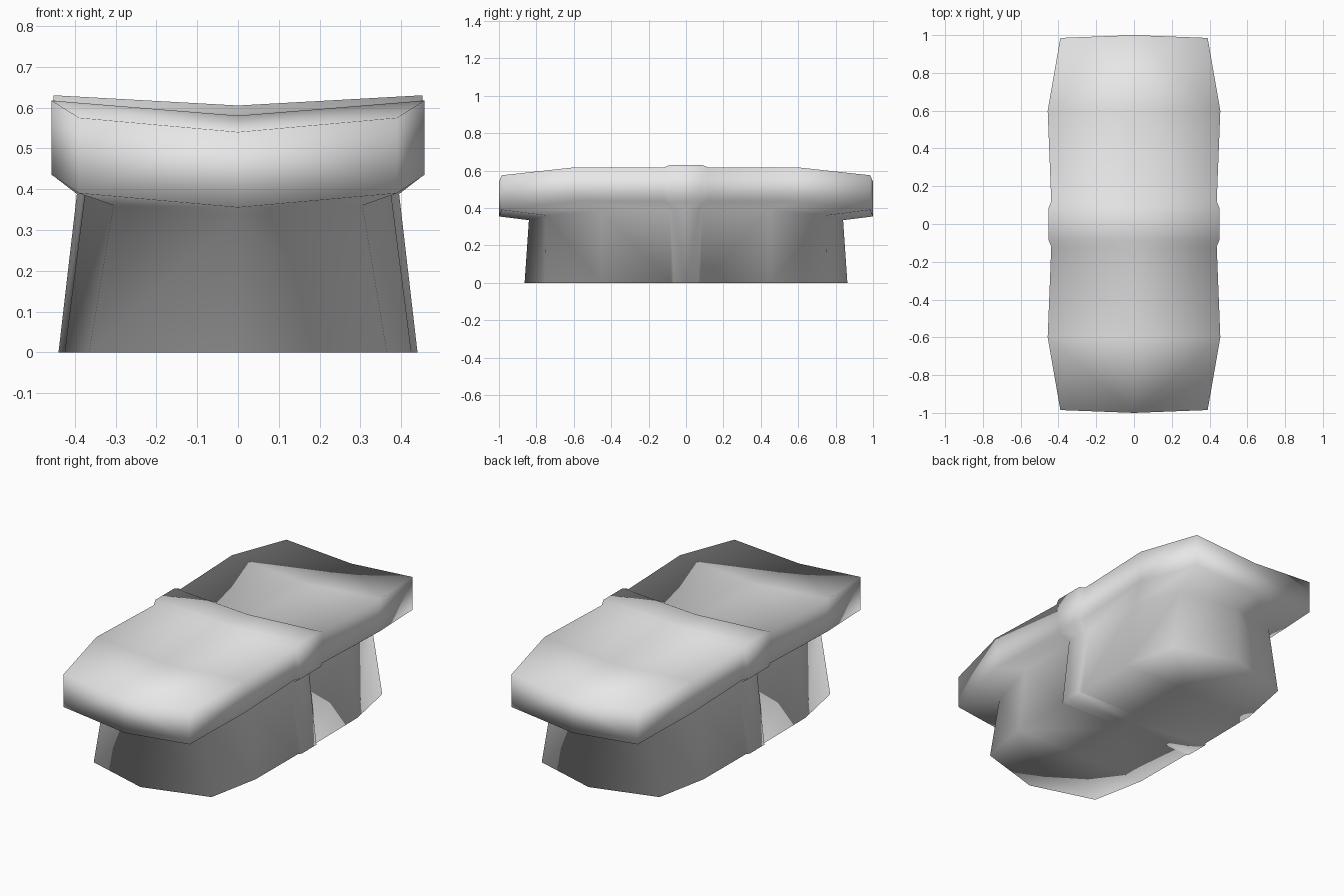
import bpy
import bmesh

cube = bpy.data.objects.get("Cube")
if cube:
    bpy.data.objects.remove(cube, do_unlink=True)

grey = bpy.data.materials.new("plain_grey")
grey.use_nodes = True
colour = (0.8, 0.8, 0.8, 1.0)
grey.diffuse_color = colour
grey.node_tree.nodes["Principled BSDF"].inputs["Base Color"].default_value = colour

# Each cross-section of one quarter runs from the top centre line over the
# seat rim, under the overhang and down the base to the bottom centre line.
sections = [
    # end corner
    [(0, 1, .54), (.39, .985, .575), (.39, .985, .39),
     (.305, .75, .36), (.365, .755, 0), (0, .863, 0)],
    # widest part of the seat
    [(0, .6, .58), (.457, .6, .617), (.457, .6, .435),
     (.375, .45, .39), (.425, .45, 0), (0, .45, 0)],
    # foot of the raised middle band
    [(0, .12, .585), (.438, .12, .617), (.438, .12, .435),
     (.38, .085, .39), (.428, .08, 0), (0, .08, 0)],
    # edge of the raised middle band
    [(0, .085, .605), (.452, .085, .63), (.452, .085, .432),
     (.395, .065, .388), (.44, .065, 0), (0, .065, 0)],
    # centre of the band
    [(0, 0, .605), (.452, 0, .63), (.452, 0, .432),
     (.395, 0, .388), (.44, 0, 0), (0, 0, 0)],
]

bm = bmesh.new()
rows = [[bm.verts.new(p) for p in section] for section in sections]

# Top, sides, overhang, base walls and underside
for a, b in zip(rows, rows[1:]):
    for j in range(len(a) - 1):
        bm.faces.new((a[j], b[j], b[j + 1], a[j + 1]))

# End wall, from the corner to the centre line
end = rows[0]
middle = [end[0], bm.verts.new((0, 1, .355)), bm.verts.new((0, .84, .335)), end[5]]
corner = end[1:5]
for j in range(3):
    bm.faces.new((middle[j], corner[j], corner[j + 1], middle[j + 1]))

mesh = bpy.data.meshes.new("bench_body")
bm.to_mesh(mesh)
bm.free()
mesh.materials.append(grey)
bench = bpy.data.objects.new("bench_body", mesh)
bpy.context.collection.objects.link(bench)

# Mirror the quarter across both axes
mirror = bench.modifiers.new("mirror", 'MIRROR')
mirror.use_axis = (True, True, False)
mirror.merge_threshold = 0.001

# Fully smooth shading
bpy.context.view_layer.objects.active = bench
bench.select_set(True)
bpy.ops.object.shade_smooth()
